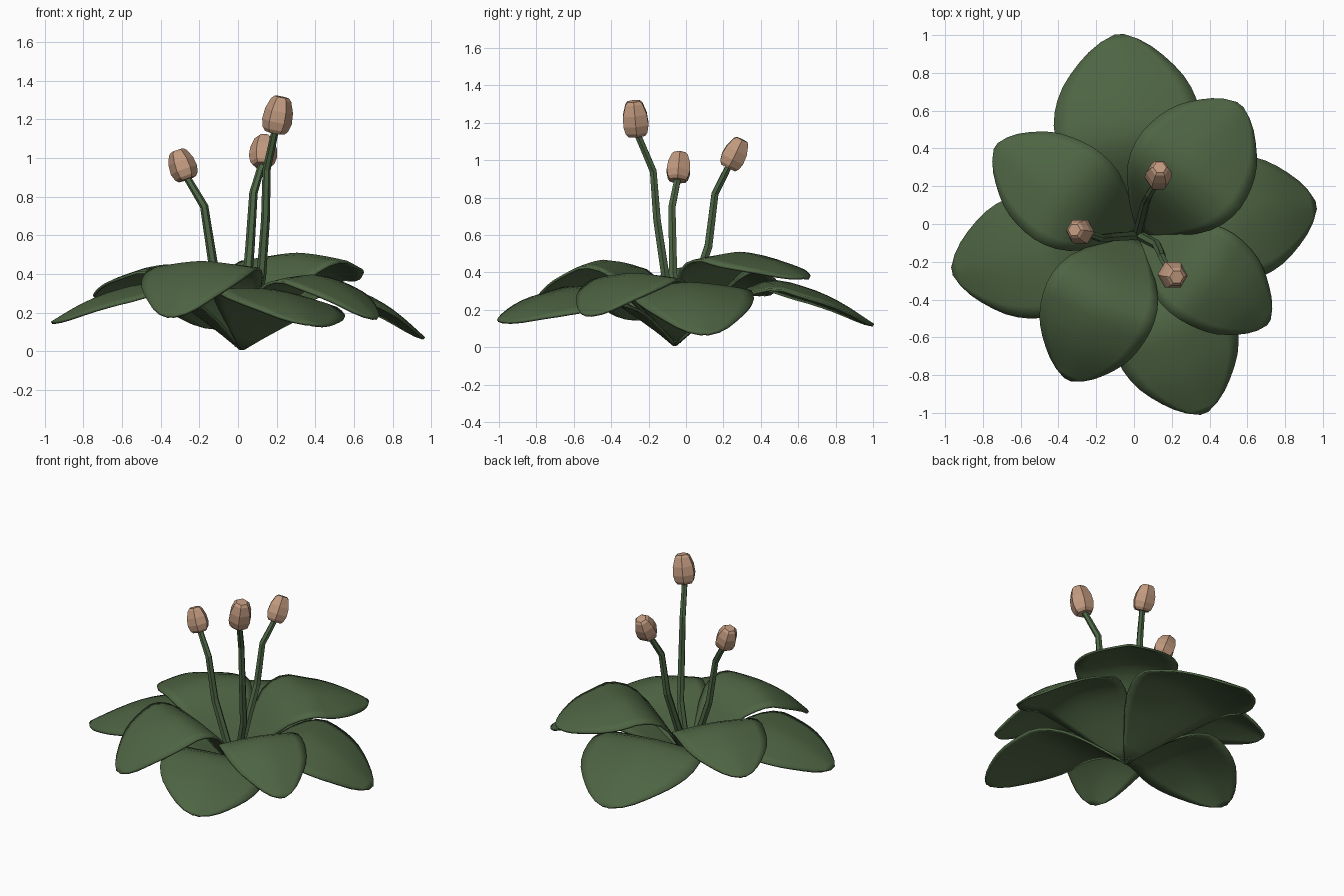
import bpy, math
from mathutils import Vector

if "Cube" in bpy.data.objects:
    bpy.data.objects.remove(bpy.data.objects["Cube"])


def material(name, rgb):
    m = bpy.data.materials.new(name)
    m.diffuse_color = (*rgb, 1)
    m.use_nodes = True
    m.node_tree.nodes["Principled BSDF"].inputs["Base Color"].default_value = m.diffuse_color
    return m


LEAF = material("leaf green", (0.076, 0.128, 0.056))
STEM = material("stem green", (0.075, 0.135, 0.06))
BUD = material("bud tan", (0.53, 0.32, 0.21))
BASE = Vector((0.02, -0.06, 0.0))


def make(name, verts, faces, mat):
    me = bpy.data.meshes.new(name)
    me.from_pydata(verts, [], faces)
    me.materials.append(mat)
    ob = bpy.data.objects.new(name, me)
    bpy.context.collection.objects.link(ob)
    return ob


def interp(points, t):
    """Smooth interpolation through (t, value) points."""
    for i in range(len(points) - 1):
        (a, va), (b, vb) = points[i], points[i + 1]
        if t <= b:
            p = points[max(i - 1, 0)]
            n = points[min(i + 2, len(points) - 1)]
            u = (t - a) / (b - a)
            ma = (vb - p[1]) / (b - p[0]) * (b - a)
            mb = (n[1] - va) / (n[0] - a) * (b - a)
            return ((2*u**3 - 3*u*u + 1) * va + (u**3 - 2*u*u + u) * ma
                    + (3*u*u - 2*u**3) * vb + (u**3 - u*u) * mb)
    return points[-1][1]


LOWER = [(0, .03), (.15, .45), (.3, .8), (.45, .97), (.6, 1), (.75, .86),
         (.88, .57), (.96, .3), (1, .06)]
UPPER = [(0, .03), (.15, .5), (.3, .86), (.45, 1), (.6, .98), (.75, .84),
         (.88, .56), (.96, .3), (1, .06)]


# Leaf: arched spine with a gently domed cross-section
def leaf(name, shape, tip, half, peak, tip_z, roll=0.0, bend=0.0):
    span = Vector((tip[0], tip[1], 0)) - BASE
    side = Vector((-span.y, span.x, 0)).normalized()
    rise = (.46, .83) if shape is UPPER else (.42, .77)
    spine = [(0, .012), (.15, peak * rise[0]), (.3, peak * rise[1]), (.48, peak),
             (.65, peak - (peak - tip_z) * .14), (.82, peak - (peak - tip_z) * .47), (1, tip_z)]
    rows, cols = 16, 10
    verts, faces = [], []
    for i in range(rows + 1):
        t = 1 - (1 - i / rows) ** 1.25
        w = half * interp(shape, t)
        z = interp(spine, t)
        cup = 0.16 - 0.40 * min(1, t / 0.6)
        for j in range(cols + 1):
            s = 2 * j / cols - 1
            p = BASE + span * t + side * (s * w + bend * math.sin(math.pi * t))
            p.z = z + w * (cup * abs(s) ** 1.5 * .7 + roll * s)
            verts.append(p)
    n = cols + 1
    for i in range(rows):
        for j in range(cols):
            a = i * n + j
            faces.append((a + 1, a + n + 1, a + n, a))
    ob = make(name, verts, faces, LEAF)
    for poly in ob.data.polygons:
        poly.use_smooth = True
    mod = ob.modifiers.new("thickness", 'SOLIDIFY')
    mod.thickness = 0.014
    mod.offset = 0


# Lower ring of long leaves
leaf("lower_leaf_back", LOWER, (-.08, 1.0), .385, .35, .12)
leaf("lower_leaf_right", LOWER, (.96, .10), .33, .34, .07)
leaf("lower_leaf_front", LOWER, (.37, -1.0), .33, .31, .14, -.14)
leaf("lower_leaf_left", LOWER, (-.96, -.25), .33, .34, .15)
# Upper ring of shorter leaves
leaf("upper_leaf_back", UPPER, (.56, .63), .325, .50, .37, 0, -.01)
leaf("upper_leaf_right", UPPER, (.71, -.52), .265, .39, .17, 0, .02)
leaf("upper_leaf_front", UPPER, (-.35, -.82), .30, .46, .18, 0, -.02)
leaf("upper_leaf_left", UPPER, (-.73, .41), .285, .44, .28, 0, .02)


# Stack of rings swept along a path, capped at both ends
def tube(name, path, radii, sides, mat):
    path = [Vector(p) for p in path]
    verts, faces = [], []
    for i, (p, r) in enumerate(zip(path, radii)):
        d = path[min(i + 1, len(path) - 1)] - path[max(i - 1, 0)]
        d.normalize()
        u = Vector((0, 1, 0)).cross(d).normalized()
        v = d.cross(u)
        for k in range(sides):
            a = math.tau * k / sides
            verts.append(p + r * (u * math.cos(a) + v * math.sin(a)))
    for i in range(len(path) - 1):
        for k in range(sides):
            a, b = i * sides + k, i * sides + (k + 1) % sides
            faces.append((a, b, b + sides, a + sides))
    faces.append(tuple(range(sides))[::-1])
    faces.append(tuple(range(len(verts) - sides, len(verts))))
    return make(name, verts, faces, mat)


# Stems with faceted buds: (stem path, bud bottom, bud top, bud radius)
FLOWERS = {
    "left": ([(.01, -.06, .03), (-.13, -.07, .46), (-.175, -.075, .75)],
             (-.262, -.045, .89), (-.316, -.032, 1.038), .072),
    "back": ([(.02, -.05, .03), (.062, .12, .54), (.08, .155, .82)],
             (.125, .225, .96), (.137, .30, 1.11), .073),
    "front": ([(.03, -.06, .03), (.12, -.11, .38), (.142, -.155, .68), (.148, -.175, .94)],
              (.19, -.262, 1.13), (.226, -.28, 1.315), .078),
}
PROFILE = [(0, .66), (.1, .86), (.32, 1.0), (.62, .94), (.92, .68), (1, .48)]
for key, (path, low, top, r) in FLOWERS.items():
    low, top = Vector(low), Vector(top)
    path = path + [low + (top - low) * .1]
    radii = [.027 - .008 * i / (len(path) - 1) for i in range(len(path))]
    tube("stem_" + key, path, radii, 6, STEM)
    tube("bud_" + key, [low.lerp(top, t) for t, _ in PROFILE],
         [r * q for _, q in PROFILE], 6, BUD)
